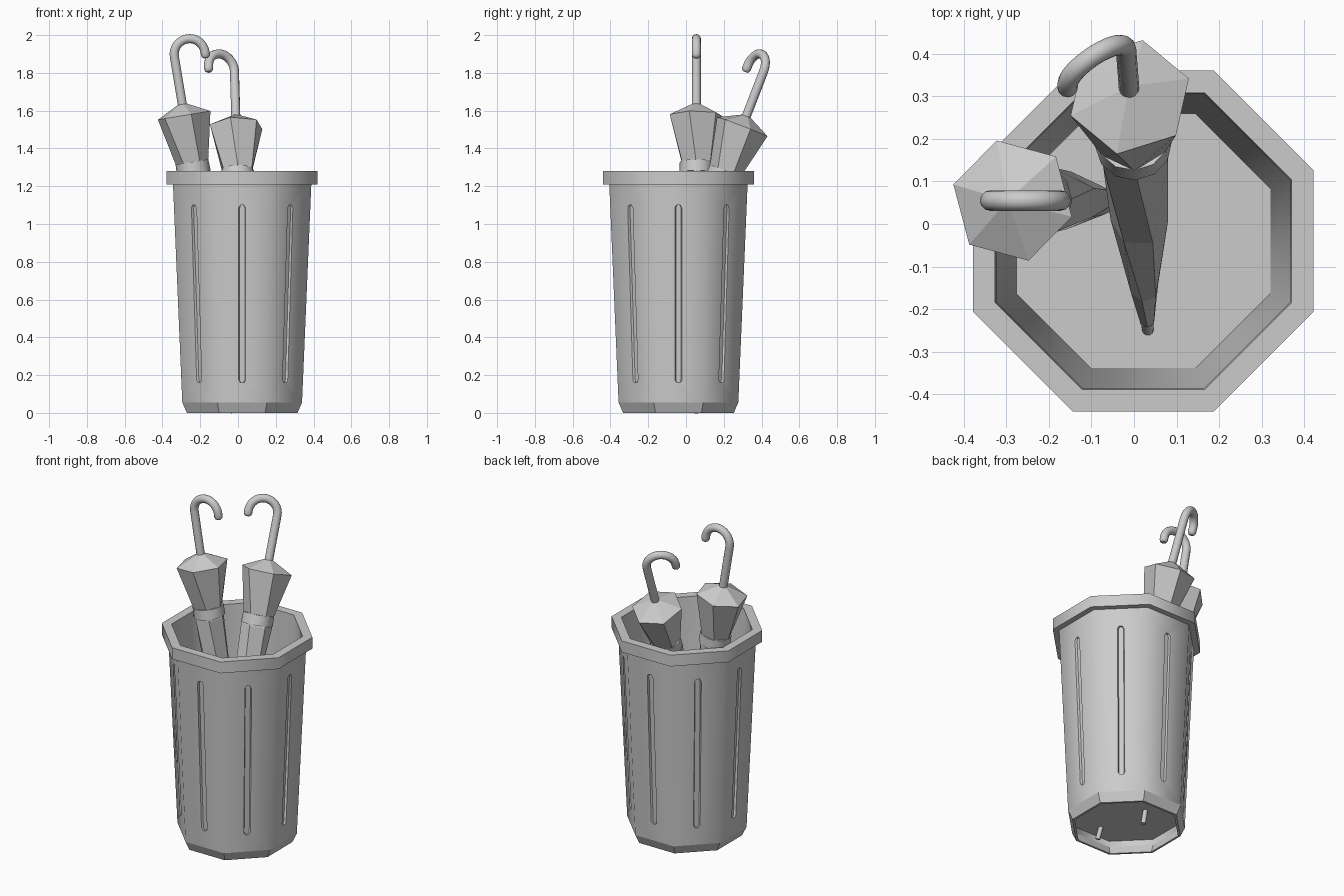
import bpy, bmesh
from math import pi, cos, sin, radians
from mathutils import Matrix, Vector

cube = bpy.data.objects.get("Cube")
if cube:
    bpy.data.objects.remove(cube, do_unlink=True)

grey = bpy.data.materials.new("plain_grey")
grey.use_nodes = True
grey.diffuse_color = (0.6, 0.6, 0.6, 1)
grey.node_tree.nodes["Principled BSDF"].inputs["Base Color"].default_value = grey.diffuse_color

BIN = Matrix.Translation((0.022, -0.04, 0))


def add_object(name, data, matrix):
    ob = bpy.data.objects.new(name, data)
    bpy.context.collection.objects.link(ob)
    ob.matrix_world = matrix
    data.materials.append(grey)
    return ob


def loft(name, rings, sides, matrix, phase=0, closed=False):
    """Skin rings of (radius, height, twist in degrees) around local z."""
    bm = bmesh.new()
    loops = []
    for r, z, twist in rings:
        start = radians(phase + twist)
        loops.append([bm.verts.new((r * cos(start + 2 * pi * i / sides),
                                    r * sin(start + 2 * pi * i / sides), z))
                      for i in range(sides)])
    pairs = list(zip(loops, loops[1:]))
    if closed:
        pairs.append((loops[-1], loops[0]))
    else:
        bm.faces.new(loops[0])
        bm.faces.new(loops[-1])
    for a, b in pairs:
        for i in range(sides):
            j = (i + 1) % sides
            bm.faces.new((a[i], a[j], b[j], b[i]))
    bmesh.ops.recalc_face_normals(bm, faces=bm.faces[:])
    mesh = bpy.data.meshes.new(name)
    bm.to_mesh(mesh)
    bm.free()
    return add_object(name, mesh, matrix)


def octagon(name, profile, closed=False):
    """Eight-sided lathe from (distance to flat, height) points."""
    rings = [(a / cos(pi / 8), z, 0) for a, z in profile]
    return loft(name, rings, 8, BIN, 22.5, closed)


def smooth(ob, angle):
    bpy.ops.object.select_all(action='DESELECT')
    ob.select_set(True)
    bpy.context.view_layer.objects.active = ob
    bpy.ops.object.shade_smooth_by_angle(angle=radians(angle))


# Bin: tapered wall with floor, rim and chamfered foot
body = octagon("bin_body", [(0.298, 0.1), (0.346, 1.23), (0.367, 1.23),
                            (0.317, 0.055), (0.300, 0.055), (0.298, 0.09)])
rim = octagon("bin_rim", [(0.40, 1.21), (0.40, 1.28), (0.348, 1.28), (0.345, 1.21)], True)
foot = octagon("bin_foot", [(0.317, 0.055), (0.293, 0), (0.280, 0), (0.300, 0.055)], True)


# Grooves: one long recess following the slope of each wall
def wall(z):
    return 0.317 + (z - 0.055) * 0.0426


bm = bmesh.new()
half = 0.019
outline = [(-half, 0.175), (-half * 0.5, 0.16), (half * 0.5, 0.16), (half, 0.175),
           (half, 1.085), (half * 0.5, 1.1), (-half * 0.5, 1.1), (-half, 1.085)]
for k in range(8):
    turn = Matrix.Rotation(k * pi / 4, 3, 'Z')
    inner, outer = [[bm.verts.new(turn @ Vector((wall(z) + d, y * w, z)))
                     for y, z in outline] for d, w in ((-0.012, 0.75), (0.02, 1.4))]
    bm.faces.new(inner)
    bm.faces.new(outer)
    for i in range(8):
        j = (i + 1) % 8
        bm.faces.new((inner[i], inner[j], outer[j], outer[i]))
bmesh.ops.recalc_face_normals(bm, faces=bm.faces[:])
mesh = bpy.data.meshes.new("groove_cutter")
bm.to_mesh(mesh)
bm.free()
cutter = add_object("groove_cutter", mesh, BIN)
cut = body.modifiers.new("grooves", 'BOOLEAN')
cut.operation = 'DIFFERENCE'
cut.solver = 'EXACT'
cut.object = cutter
bpy.context.view_layer.update()
carved = bpy.data.meshes.new_from_object(body.evaluated_get(bpy.context.evaluated_depsgraph_get()))
body.modifiers.clear()
body.data = carved
bpy.data.objects.remove(cutter, do_unlink=True)
for part in (body, rim):
    smooth(part, 50)


# Umbrellas: local z runs up the shaft, local x points along the hook
def umbrella(side, centre, axis, hook):
    up = Vector(axis).normalized()
    across = Vector(hook)
    across = (across - up * across.dot(up)).normalized()
    frame = Matrix((across, up.cross(across), up)).transposed().to_4x4()
    frame.translation = centre

    # Folded canopy, twisted towards the tip
    loft(side + "_umbrella_canopy",
         [(0.018, -1.46, 75), (0.034, -1.25, 62), (0.068, -0.8, 40), (0.088, -0.32, 18),
          (0.083, -0.27, 15), (0.146, 0, 0), (0.02, 0.062, 0)], 6, frame, 45)
    strap = loft(side + "_umbrella_strap",
                 [(0.090, -0.31, 0), (0.088, -0.25, 0)], 12, frame)
    tip = loft(side + "_umbrella_tip",
               [(0.014, -1.597, 0), (0.014, -1.4, 0)], 10, frame)
    smooth(strap, 40)
    smooth(tip, 40)

    # Shaft and hooked handle
    bend, top = 0.082, 0.315
    path = [(0, 0.02, 1), (0, 0.2, 1)]
    for i in range(17):
        t = pi * i / 16
        path.append((bend - bend * cos(t), top + bend * sin(t), 1))
    path += [(2 * bend, top - 0.018, 1), (2 * bend, top - 0.028, 0.85),
             (2 * bend, top - 0.035, 0.5)]
    curve = bpy.data.curves.new(side + "_umbrella_handle", 'CURVE')
    curve.dimensions = '3D'
    curve.bevel_depth = 0.024
    curve.bevel_resolution = 4
    curve.use_fill_caps = True
    spline = curve.splines.new('POLY')
    spline.points.add(len(path) - 1)
    for point, (x, z, r) in zip(spline.points, path):
        point.co = (x, 0, z, 1)
        point.radius = r
    spline.use_smooth = True
    add_object(side + "_umbrella_handle", curve, frame)


umbrella("right", (-0.285, 0.055, 1.575), (-0.167, 0, 1), (1, 0, 0))
umbrella("back", (-0.01, 0.298, 1.515), (-0.03, 0.385, 1), (-0.84, -0.52, 0.17))
